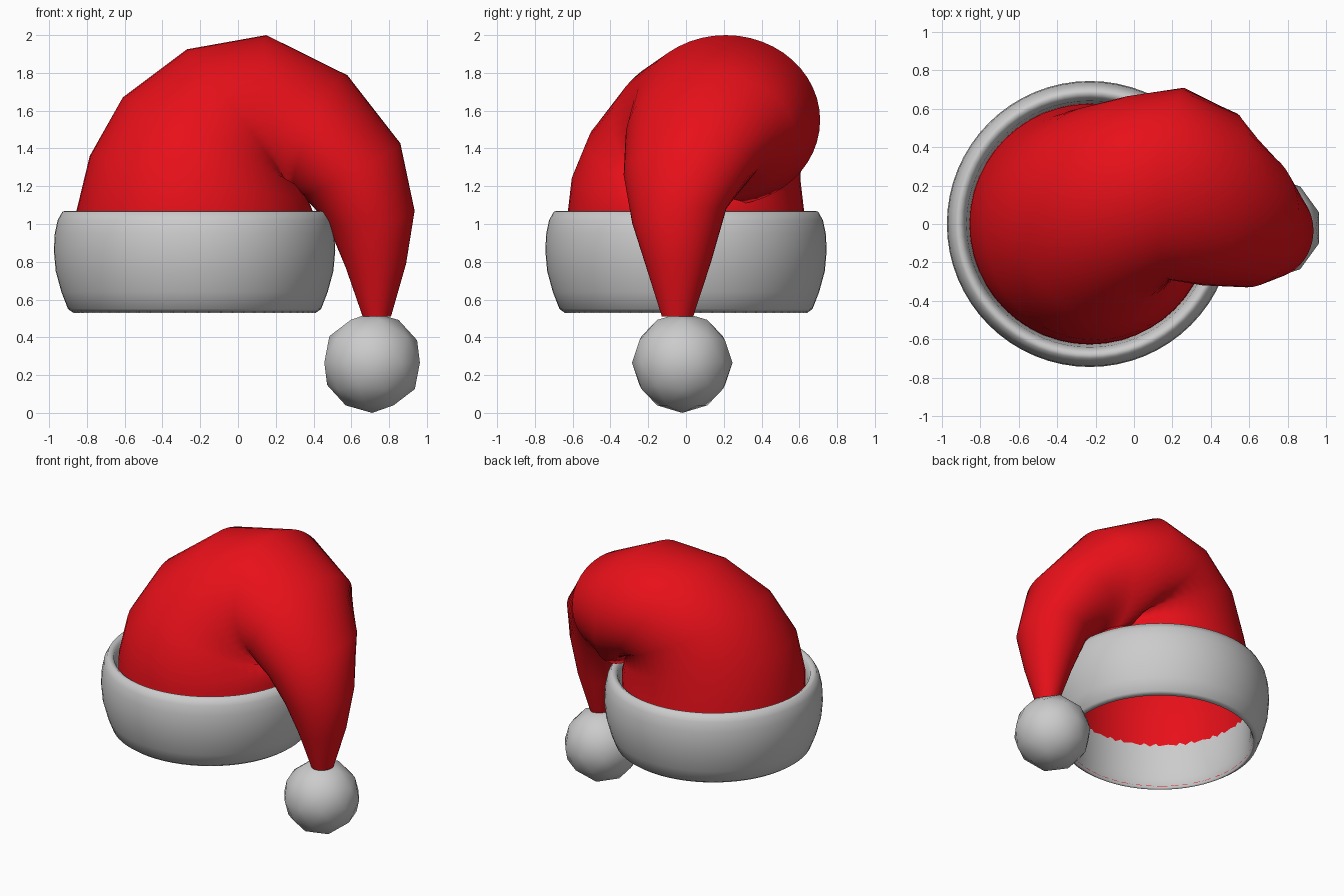
import bpy, bmesh, math
from mathutils import Vector

if "Cube" in bpy.data.objects:
    bpy.data.objects.remove(bpy.data.objects["Cube"])


def loft(name, rings, close=False):
    """Skin equal-length rings of points into one smooth surface."""
    bm = bmesh.new()
    vs = [[bm.verts.new(p) for p in r] for r in rings]
    n = len(vs[0])
    pairs = list(zip(vs, vs[1:])) + ([(vs[-1], vs[0])] if close else [])
    for a, b in pairs:
        for i in range(n):
            j = (i + 1) % n
            bm.faces.new((a[i], a[j], b[j], b[i]))
    bmesh.ops.recalc_face_normals(bm, faces=bm.faces)
    for f in bm.faces:
        f.smooth = True
    me = bpy.data.meshes.new(name)
    bm.to_mesh(me)
    bm.free()
    ob = bpy.data.objects.new(name, me)
    bpy.context.collection.objects.link(ob)
    return ob


def ellipse(c, u, v, n):
    c, u, v = Vector(c), Vector(u), Vector(v)
    return [c + u * math.cos(2 * math.pi * i / n) + v * math.sin(2 * math.pi * i / n)
            for i in range(n)]


# Cloth: rings along the folded-over cone (centre, outer-side axis, back-side axis)
sections = [
    ((-.23, 0, .55), (-.632, 0, 0), (0, .632, 0)),
    ((-.23, 0, 1.07), (-.625, 0, 0), (0, .625, 0)),
    ((-.205, 0, 1.24), (-.58, 0, .12), (0, .605, 0)),
    ((-.14, .05, 1.43), (-.47, 0, .24), (-.03, .57, 0)),
    ((.02, .14, 1.53), (-.29, 0, .395), (-.02, .53, 0)),
    ((.22, .21, 1.55), (-.07, 0, .45), (.04, .50, 0)),
    ((.44, .13, 1.46), (.13, 0, .33), (.08, .45, 0)),
    ((.60, .03, 1.29), (.26, 0, .135), (.01, .36, .03)),
    ((.70, -.035, 1.045), (.235, 0, .025), (0, .25, .04)),
    ((.73, -.04, .78), (.16, 0, .01), (0, .17, .01)),
    ((.735, -.045, .51), (.075, 0, 0), (0, .083, 0)),
]
cloth = loft("hat_cloth", [ellipse(c, u, v, 48) for c, u, v in sections])
red = bpy.data.materials.new("red_cloth")
red.diffuse_color = (0.8, 0.005, 0.01, 1)
red.use_nodes = True
red.node_tree.nodes["Principled BSDF"].inputs["Base Color"].default_value = red.diffuse_color
cloth.data.materials.append(red)

# Brim: thick rounded band, profile of (radius, height)
profile = [(.642, .53), (.67, .55), (.705, .64), (.735, .75), (.745, .86), (.74, .95),
           (.725, 1.02), (.70, 1.065), (.68, 1.07), (.658, 1.055), (.642, 1.0),
           (.628, .88), (.618, .74), (.618, .60), (.635, .54)]
loft("fur_brim", [ellipse((-.23, 0, z), (r, 0, 0), (0, r, 0), 64) for r, z in profile], True)

# Pompom on the tip
bpy.ops.mesh.primitive_ico_sphere_add(subdivisions=2, radius=.266, location=(.71, -.02, .266))
pompom = bpy.context.object
pompom.name = "pompom"
bpy.ops.object.shade_smooth()
